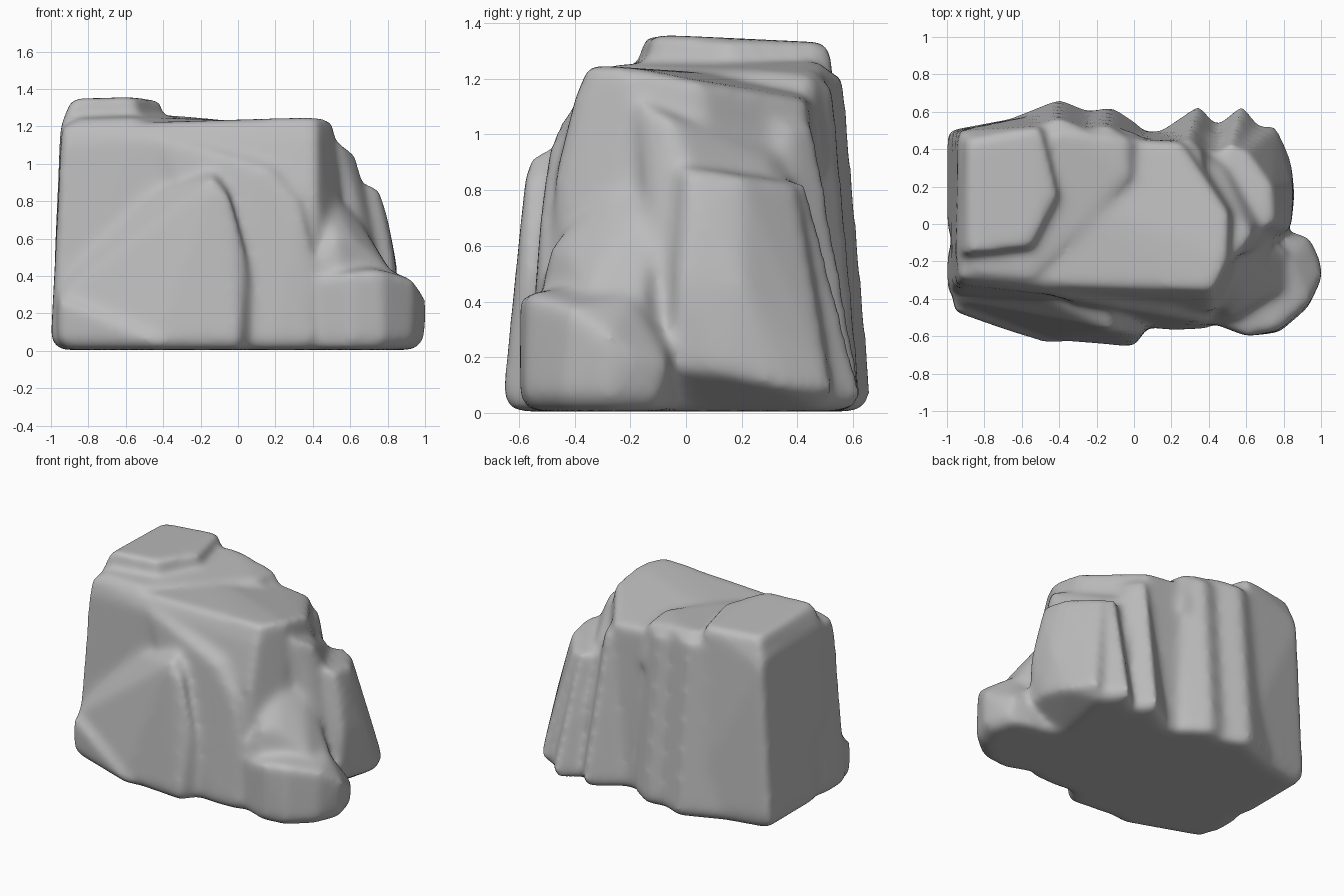
import bpy
import bmesh
from mathutils import Vector

default_cube = bpy.data.objects.get("Cube")
if default_cube:
    bpy.data.objects.remove(default_cube, do_unlink=True)

stone = bpy.data.materials.new("grey stone")
stone.use_nodes = True
grey = (.5, .5, .5, 1)
stone.diffuse_color = grey
shader = stone.node_tree.nodes["Principled BSDF"]
shader.inputs["Base Color"].default_value = grey
shader.inputs["Roughness"].default_value = .8

rock_mesh = bmesh.new()
ground = .005
base_lift = .06
base_inset = .95


def add_chunk(*corners):
    """Add one convex chunk around its corners, with an undercut at the ground."""
    points = []
    for x, y, z in corners:
        if z == 0:
            points.append((x * base_inset, y * base_inset, ground))
            points.append((x, y, base_lift))
        else:
            points.append((x, y, z))
    verts = [rock_mesh.verts.new(point) for point in points]
    hull = bmesh.ops.convex_hull(rock_mesh, input=verts)
    spare = [item for item in hull["geom_interior"] + hull["geom_unused"]
             if isinstance(item, bmesh.types.BMVert)]
    bmesh.ops.delete(rock_mesh, geom=list(set(spare)), context="VERTS")


def add_column(outline, height, lean=(0, 0), shrink=.95):
    """Add a chunk that rises from an outline and narrows and leans on the way."""
    middle = sum((Vector(p) for p in outline), Vector((0, 0))) / len(outline)
    base = [(x, y, 0) for x, y in outline]
    crown = []
    for point in outline:
        x, y = middle + (Vector(point) - middle) * shrink + Vector(lean)
        crown.append((x, y, height))
    add_chunk(*base, *crown)


# Main body with its slanting plateau
add_chunk(
    (-.98, -.38, 0), (.4, -.5, 0), (.62, -.3, 0), (.65, .2, 0),
    (.3, .48, 0), (0, .5, 0), (-.98, .4, 0),
    (-.92, -.29, 1.21), (-.5, -.33, 1.21), (.2, -.35, 1.23), (.42, -.35, 1.25),
    (.5, -.2, 1.24), (.51, .05, 1.19), (.25, .44, 1.12), (0, .45, 1.14), (-.92, .4, 1.2),
    (.42, -.4, 1.13), (.42, -.47, .85), (-.5, -.37, 1.13), (-.95, -.32, 1.1),
)

# Peak and the sloping step beside it
add_chunk(
    (-.98, -.15, .5), (-.5, -.17, .9), (-.35, .15, .9), (-.4, .61, .1), (-.99, .5, .1),
    (-.95, -.18, 1.2), (-.89, -.16, 1.35), (-.55, -.12, 1.36), (-.41, .15, 1.34),
    (-.5, .52, 1.33), (-.89, .45, 1.33), (-.94, .5, 1.15),
)
add_chunk(
    (-.93, -.3, 1.1), (-.5, -.34, 1.1), (.02, .25, 1.1), (.02, .5, .9), (-.8, .5, .9),
    (-.88, -.26, 1.24), (-.55, -.29, 1.25), (-.02, .25, 1.23),
    (-.03, .46, 1.21), (-.35, .5, 1.26), (-.8, .4, 1.27),
)

# Left wall
add_column([(-1, -.03), (-1, .49), (-.6, .57), (-.6, 0)], 1.2, (.05, -.03), .96)
add_column([(-1, -.36), (-1, -.15), (-.7, 0), (-.6, -.38)], 1.2, (.04, .05), .9)

# Upright ribs along the back
add_column([(-.7, .55), (-.4, .67), (-.26, .61), (-.3, .2), (-.7, .2)], 1.22, (0, -.09))
add_column([(-.3, .59), (-.12, .63), (.03, .53), (0, .2), (-.3, .2)], 1.18, (-.02, -.09))
add_column([(.13, .49), (.35, .64), (.44, .53), (.42, .1), (.1, .1)], 1.04, (-.05, -.15), .9)
add_column([(.4, .49), (.58, .64), (.67, .53), (.64, .1), (.4, .1)], .83, (-.05, -.17), .88)

# Right shoulders, stepping down
add_chunk(
    (.3, -.25, .3), (.78, -.1, .3), (.78, .3, .3), (.5, .5, .3), (.2, .4, .3),
    (.35, -.2, 1.13), (.55, -.17, 1.12), (.63, -.06, 1.06), (.6, .03, .98),
    (.48, .3, .9), (.3, .4, .95),
)
add_chunk(
    (.6, -.1, 0), (.65, .15, 0), (.72, .5, 0), (.4, .48, 0), (.4, -.2, 0),
    (.82, -.06, .16), (.86, .15, .14), (.84, .35, .09), (.76, .53, .08),
    (.84, -.03, .46), (.85, .2, .46), (.8, .06, .72),
    (.5, -.1, .92), (.75, 0, .88), (.74, .2, .85), (.6, .4, .82), (.4, .38, .84),
)

# Large slab leaning on the front, peaked near its middle
add_chunk(
    (-.97, -.44, 0), (-.45, -.62, 0), (0, -.66, 0), (.08, -.54, 0),
    (.07, -.3, 0), (-.9, -.3, 0),
    (-.97, -.42, .28), (-.2, -.56, .86), (-.13, -.57, .92), (-.03, -.58, .8),
    (.05, -.58, .5), (-.15, -.3, 1.05), (-.6, -.34, .8), (-.95, -.3, .4),
)

# Low toe under the slab
add_chunk(
    (-.97, -.46, 0), (-.45, -.65, 0), (-.3, -.62, 0), (-.4, -.4, 0), (-.95, -.3, 0),
    (-.96, -.47, .28), (-.6, -.57, .15), (-.4, -.62, .08), (-.85, -.35, .3),
)

# Curved buttress on the front
add_chunk(
    (.05, -.55, 0), (.2, -.57, 0), (.4, -.56, 0), (.5, -.3, 0), (0, -.3, 0),
    (.4, -.53, .5), (.34, -.52, .75), (.16, -.49, .96), (-.1, -.45, 1.05),
    (-.45, -.38, 1.15), (-.45, -.3, 1.16), (.3, -.3, 1.08), (0, -.51, .6),
)

# Spur and foot at the front right
add_chunk(
    (.4, -.52, 0), (.6, -.56, 0), (.82, -.2, 0), (.6, 0, 0), (.3, -.2, 0),
    (.42, -.51, .48), (.52, -.49, .6), (.62, -.42, .6), (.68, -.25, .6),
    (.8, -.35, .45), (.82, -.14, .42), (.6, -.12, .78), (.45, -.2, .92),
)
add_chunk(
    (.42, -.53, 0), (.6, -.6, 0), (.78, -.58, 0), (.93, -.45, 0), (1, -.28, 0),
    (.95, -.1, 0), (.82, -.05, 0), (.5, 0, 0),
    (.42, -.53, .38), (.6, -.6, .42), (.77, -.57, .43), (.94, -.42, .38),
    (1.01, -.28, .28), (1, -.2, .2), (.93, -.06, .18), (.84, -.2, .42), (.5, -.1, .5),
)

mesh = bpy.data.meshes.new("chunks")
rock_mesh.to_mesh(mesh)
rock_mesh.free()
rock = bpy.data.objects.new("rock", mesh)
bpy.context.collection.objects.link(rock)

# Fuse the chunks and wear down their edges
fuse = rock.modifiers.new("fuse", "REMESH")
fuse.mode = "VOXEL"
fuse.voxel_size = .018
wear = rock.modifiers.new("wear", "SMOOTH")
wear.factor = .5
wear.iterations = 32
graph = bpy.context.evaluated_depsgraph_get()
worn = bpy.data.meshes.new_from_object(rock.evaluated_get(graph))
rock.modifiers.clear()
rock.data = worn
worn.name = "rock"

# One stone colour, smooth all over
worn.materials.clear()
worn.materials.append(stone)
for face in worn.polygons:
    face.use_smooth = True
    face.material_index = 0
worn.update()
